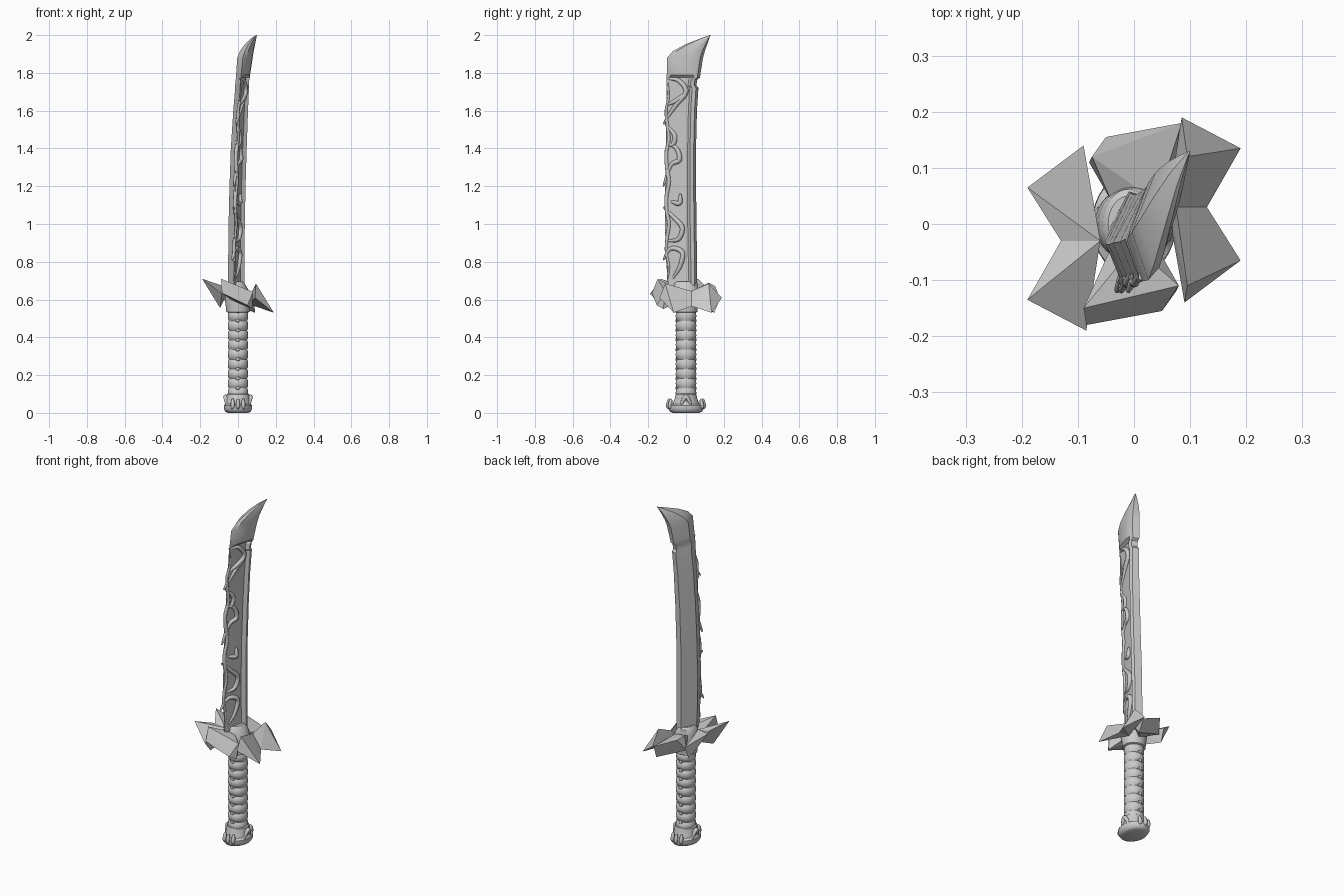
import bpy, bmesh, math
from mathutils import Vector

if "Cube" in bpy.data.objects:
    bpy.data.objects.remove(bpy.data.objects["Cube"], do_unlink=True)

grey = bpy.data.materials.new("plain grey")
grey.use_nodes = True
grey.diffuse_color = (0.6, 0.6, 0.6, 1)
grey.node_tree.nodes["Principled BSDF"].inputs["Base Color"].default_value = (0.6, 0.6, 0.6, 1)


def finish(name, bm, angle=None):
    bmesh.ops.recalc_face_normals(bm, faces=bm.faces)
    mesh = bpy.data.meshes.new(name)
    bm.to_mesh(mesh)
    bm.free()
    mesh.materials.append(grey)
    obj = bpy.data.objects.new(name, mesh)
    bpy.context.collection.objects.link(obj)
    if angle:
        bpy.ops.object.select_all(action='DESELECT')
        obj.select_set(True)
        bpy.context.view_layer.objects.active = obj
        bpy.ops.object.shade_smooth_by_angle(angle=math.radians(angle))
    return obj


def loft(bm, rings):
    loops = [[bm.verts.new(p) for p in ring] for ring in rings]
    n = len(loops[0])
    for a, b in zip(loops, loops[1:]):
        for i in range(n):
            j = (i + 1) % n
            bm.faces.new((a[i], a[j], b[j], b[i]))
    bm.faces.new(loops[0][::-1])
    bm.faces.new(loops[-1])


def oval(z, rx, ry, n=32, cx=0):
    return [(cx + rx * math.cos(k * math.tau / n), ry * math.sin(k * math.tau / n), z)
            for k in range(n)]


def tube(bm, points, radius, sides=8, steps=6):
    # Smooth tapering tendril through the points
    pts = [Vector(p) for p in points]
    ext = [2 * pts[0] - pts[1]] + pts + [2 * pts[-1] - pts[-2]]
    path = []
    for i in range(1, len(ext) - 2):
        a, b, c, d = ext[i - 1:i + 3]
        for s in range(steps):
            t = s / steps
            path.append(0.5 * (2 * b + (c - a) * t + (2 * a - 5 * b + 4 * c - d) * t * t
                               + (3 * b - a - 3 * c + d) * t ** 3))
    path.append(pts[-1])
    rings = []
    for i, p in enumerate(path):
        tangent = path[min(i + 1, len(path) - 1)] - path[max(i - 1, 0)]
        u = tangent.cross(Vector((1, 0, 0))).normalized()
        v = tangent.cross(u).normalized()
        r = radius * (0.3 + 0.7 * math.sin(math.pi * i / (len(path) - 1)) ** 0.6)
        rings.append([p + r * (u * math.cos(k * math.tau / sides) + v * math.sin(k * math.tau / sides))
                      for k in range(sides)])
    loft(bm, rings)


# Blade: bounding box at each height (z, x0, x1, y0, y1)
ROWS = [(0.62, -.052, .033, -.09, .058), (0.8, -.052, .034, -.105, .058),
        (1.0, -.05, .036, -.112, .056), (1.2, -.045, .04, -.11, .053),
        (1.4, -.038, .046, -.105, .053), (1.6, -.025, .053, -.105, .058),
        (1.72, -.015, .058, -.103, .066), (1.735, -.015, .058, -.103, .055),
        (1.765, -.012, .06, -.103, .06), (1.775, -.011, .062, -.102, .074),
        (1.79, -.01, .064, -.102, .076), (1.88, -.004, .078, -.1, .09),
        (1.915, .01, .083, -.07, .1), (1.95, .035, .09, -.005, .112),
        (1.98, .066, .096, .07, .122), (2.0, .096, .1, .125, .13)]
OUTER = [(.36, 0), (0, .45), (.5, 1), (.95, .92), (1, .8)]
RECESSED = [(.75, .72), (.42, .08)]
FLUSH = [(.95, .6), (.6, .12)]


def box_at(z):
    for a, b in zip(ROWS, ROWS[1:]):
        if a[0] <= z <= b[0]:
            t = (z - a[0]) / (b[0] - a[0])
            return [p + (q - p) * t for p, q in zip(a, b)]


def panel(y, z, lift=0.0):
    _, x0, x1, y0, y1 = box_at(z)
    f = (y - y0) / (y1 - y0)
    return (x0 + (x1 - x0) * (.36 + .75 * f) + lift, y, z)


rings = []
for z, x0, x1, y0, y1 in ROWS:
    section = OUTER + (RECESSED if z < 1.78 else FLUSH)
    rings.append([(x0 + (x1 - x0) * fx, y0 + (y1 - y0) * fy, z) for fx, fy in section])
bm = bmesh.new()
loft(bm, rings)
finish("blade", bm, 25)

# Tendrils over the recessed side of the blade (y, z)
TENDRILS = [[(-.10, 1.77), (-.04, 1.76), (0, 1.7), (-.06, 1.62), (-.12, 1.53)],
            [(.01, 1.7), (-.04, 1.66), (-.1, 1.63)],
            [(-.11, 1.53), (-.06, 1.47), (-.07, 1.42), (-.1, 1.43)],
            [(-.10, 1.43), (-.05, 1.4), (-.035, 1.34), (-.08, 1.31), (-.12, 1.2)],
            [(-.03, 1.16), (-.035, 1.11), (-.08, 1.12)],
            [(-.12, 1.09), (-.06, 1.03), (-.02, .98), (-.04, .92), (-.1, .91)],
            [(-.12, .81), (-.08, .87), (-.02, .85), (-.03, .78), (-.07, .71)]]
bm = bmesh.new()
for path in TENDRILS:
    tube(bm, [panel(y, z, -.004) for y, z in path], .013)
# Root running along the front edge
tube(bm, [panel(-.098 + .008 * math.sin(k * 2), .7 + k * .075, -.002) for k in range(15)], .011)
finish("tendrils", bm, 60)

# Guard: faceted spikes, each with its opposite through the centre
RIGHT_BACK = [(.19, .135, .53), (.085, .19, .61), (.13, .03, .565),
              (.095, .12, .685), (.075, .03, .645), (.06, .03, .575)]
RIGHT_FRONT = [(.19, -.065, .53), (.09, -.14, .61), (.13, .03, .565),
               (.095, -.11, .685), (.075, .03, .645), (.06, .03, .575)]
FRONT = [(-.085, -.18, .635), (-.09, -.15, .71), (.05, -.155, .57), (.075, -.12, .55),
         (.08, -.11, .64), (-.04, -.04, .6), (.04, -.04, .59), (0, -.04, .66)]
for name, points in (("right_back", RIGHT_BACK), ("right_front", RIGHT_FRONT), ("front", FRONT)):
    for side, flip in (("", 1), ("_opposite", -1)):
        bm = bmesh.new()
        for x, y, z in points:
            bm.verts.new((flip * x, flip * y, .62 + flip * (z - .62)))
        hull = bmesh.ops.convex_hull(bm, input=bm.verts)
        bmesh.ops.delete(bm, geom=[v for v in bm.verts if not v.link_faces], context='VERTS')
        finish("guard_spike_" + name + side, bm)

# Collar joining guard, blade and grip
bm = bmesh.new()
loft(bm, [oval(.53, .05, .052), oval(.535, .062, .06), oval(.56, .064, .062), oval(.6, .07, .068),
          oval(.65, .06, .066, cx=-.004), oval(.685, .046, .062, cx=-.01), oval(.695, .036, .05, cx=-.01)])
finish("collar", bm, 40)

# Grip with overlapping wrapped bands
bm = bmesh.new()
rings = []
BANDS, BASE, STEP = 9, .08, .051
for k in range(BANDS):
    for t, r in ((0, .044), (.12, .052), (.5, .055), (.85, .052), (.98, .044)):
        rings.append(oval(BASE + (k + t) * STEP, .5 * r + .026, r))
loft(bm, rings)
finish("grip", bm, 50)

# Small knots where the wrap crosses, front and back
bm = bmesh.new()
for k in range(BANDS):
    for side in (-1, 1):
        made = bmesh.ops.create_icosphere(bm, subdivisions=1, radius=.012)["verts"]
        bmesh.ops.scale(bm, vec=(1.2, .6, .9), verts=made)
        bmesh.ops.translate(bm, vec=(0, side * .05, BASE + k * STEP), verts=made)
finish("grip_knots", bm)

# Pommel, flared and longer from front to back
bm = bmesh.new()
loft(bm, [oval(0, .055, .07), oval(.006, .066, .084), oval(.022, .075, .094), oval(.04, .074, .092),
          oval(.048, .066, .07), oval(.075, .062, .06), oval(.098, .06, .055), oval(.105, .05, .045)])
finish("pommel", bm, 40)

# Curled hooks on the pommel
bm = bmesh.new()
for side in (-1, 1):
    for x in (-.028, 0, .028):
        drop = abs(x) * .35
        tube(bm, [(x, side * (.075 - drop), .02), (x, side * (.094 - drop), .032),
                  (x, side * (.092 - drop), .055), (x, side * (.088 - drop), .075)], .011)
    tube(bm, [(side * .058, -.03, .035), (side * .066, 0, .085), (side * .058, .03, .035)], .012)
finish("pommel_hooks", bm, 60)
